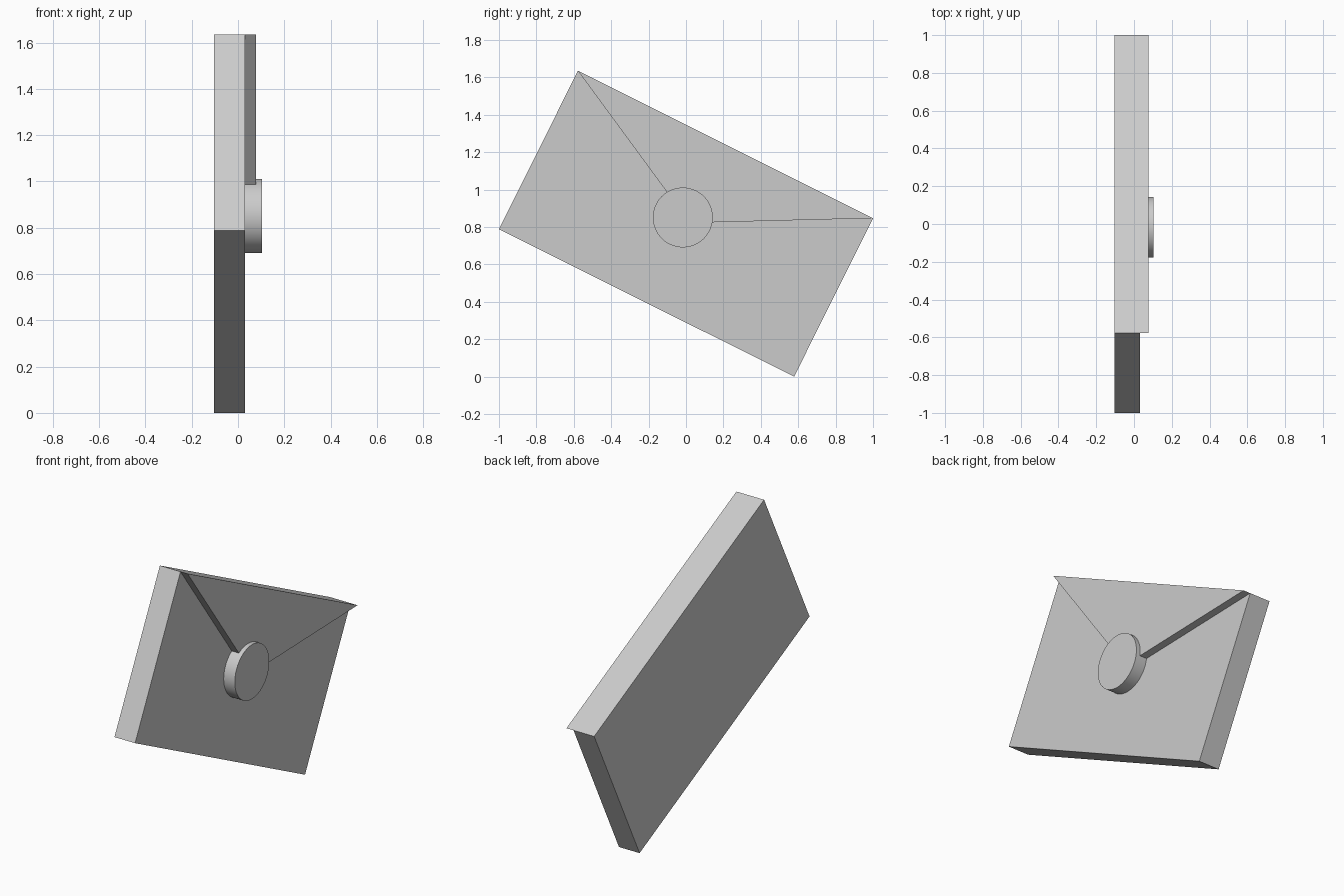
import bpy, bmesh, math

if "Cube" in bpy.data.objects:
    bpy.data.objects.remove(bpy.data.objects["Cube"])


def prism(name, outline, x0, x1):
    """Extrude a (y, z) outline along x."""
    bm = bmesh.new()
    face = bm.faces.new([bm.verts.new((x0, y, z)) for y, z in outline])
    ext = bmesh.ops.extrude_face_region(bm, geom=[face])
    verts = [g for g in ext["geom"] if isinstance(g, bmesh.types.BMVert)]
    bmesh.ops.translate(bm, verts=verts, vec=(x1 - x0, 0, 0))
    bmesh.ops.recalc_face_normals(bm, faces=bm.faces)
    mesh = bpy.data.meshes.new(name)
    bm.to_mesh(mesh)
    bm.free()
    obj = bpy.data.objects.new(name, mesh)
    bpy.context.collection.objects.link(obj)
    return obj


BACK, FACE, FLAP, SEAL = -0.103, 0.031, 0.077, 0.103
top, right, bottom, left = (-0.578, 1.635), (1, 0.847), (0.578, 0), (-1, 0.788)

# Tilted envelope body
prism("envelope_body", [top, right, bottom, left], BACK, FACE)

# Triangular closing flap along the upper long edge
prism("envelope_flap", [top, right, (0.019, 0.822)], FACE, FLAP)

# Round seal over the flap tip
bpy.ops.mesh.primitive_cylinder_add(
    vertices=64, radius=0.16, depth=SEAL - FACE,
    location=((FACE + SEAL) / 2, -0.017, 0.851), rotation=(0, math.pi / 2, 0))
bpy.context.object.name = "round_seal"
bpy.ops.object.shade_smooth_by_angle()
